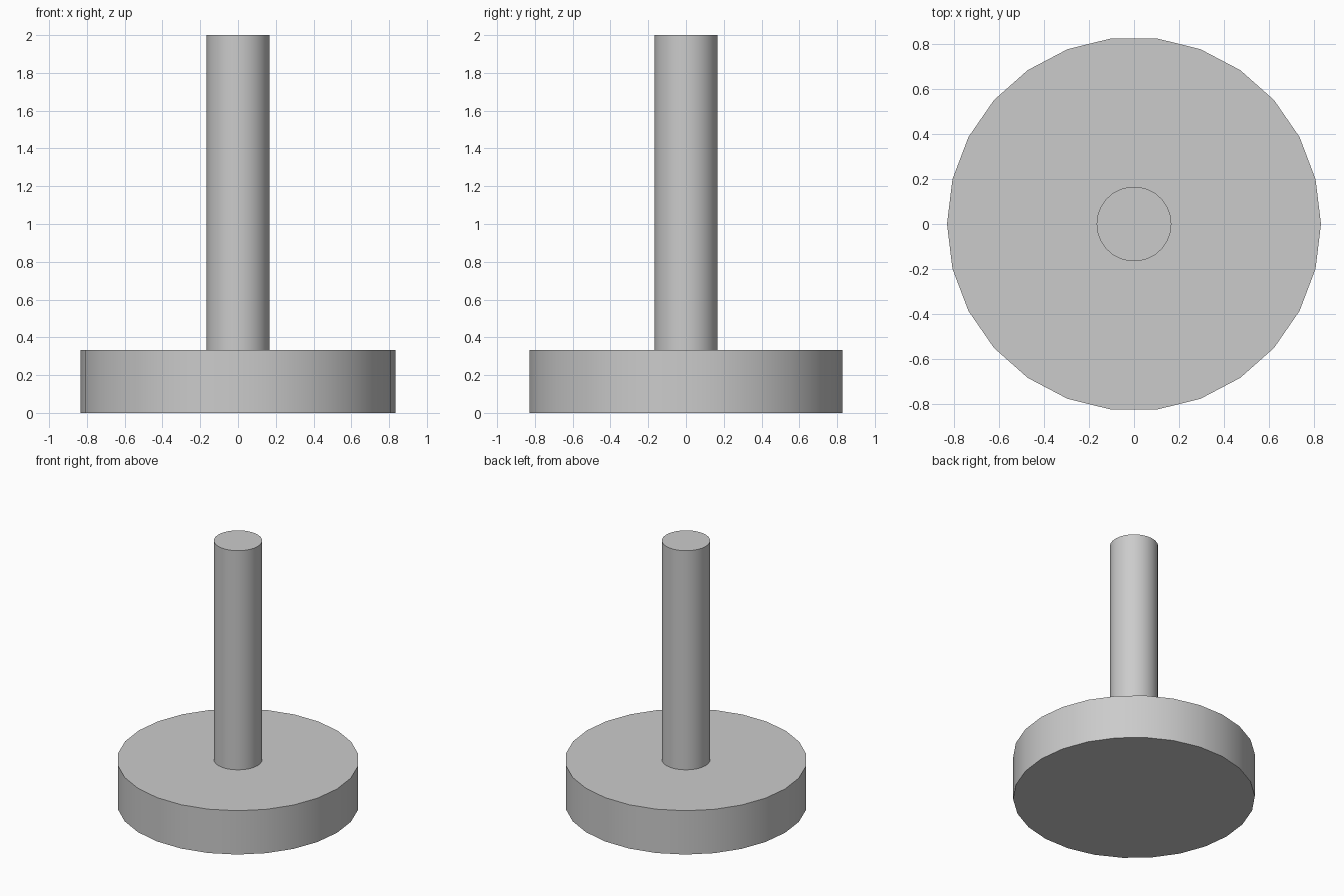
import bpy
import math

if "Cube" in bpy.data.objects:
    bpy.data.objects.remove(bpy.data.objects["Cube"])

SIDES = 26


def add_disc(name, radius, z0, z1):
    """Upright cylinder between two heights, first vertex on the x axis."""
    bpy.ops.mesh.primitive_cylinder_add(
        vertices=SIDES, radius=radius, depth=z1 - z0,
        location=(0, 0, (z0 + z1) / 2))
    obj = bpy.context.object
    obj.name = name
    # Blender starts the ring on +y; turn it so a corner lies on +x
    obj.rotation_euler.z = math.radians(90)
    bpy.ops.object.transform_apply(location=False, rotation=True, scale=False)
    bpy.ops.object.shade_smooth_by_angle(angle=math.radians(30))
    return obj


# Wide round head
add_disc("base_disc", 5 / 6, 0, 1 / 3)

# Slim upright shaft
add_disc("shaft", 1 / 6, 1 / 3, 2)
